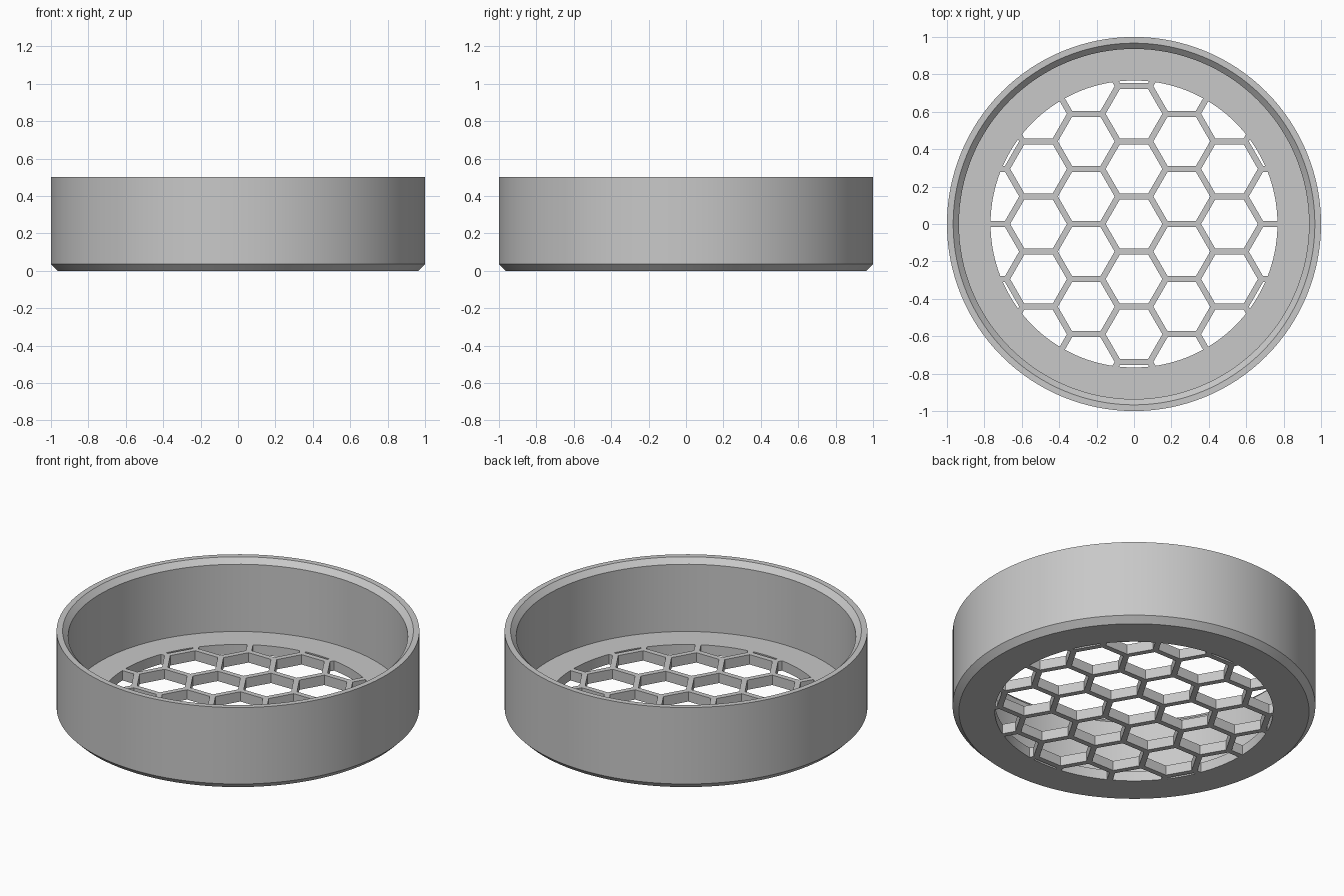
import bpy
import bmesh
from math import cos, sin, pi, sqrt, radians

if "Cube" in bpy.data.objects:
    bpy.data.objects.remove(bpy.data.objects["Cube"])

SEGMENTS = 128
FLOOR = 0.06        # floor thickness
OPENING = 0.767     # radius of the perforated area
PITCH = 0.2947      # distance between neighbouring hexagon centres
BAR = 0.032         # width of the lattice bars

grey = bpy.data.materials.new("grey plastic")
grey.use_nodes = True
colour = (0.58, 0.58, 0.58, 1)
grey.diffuse_color = colour
grey.node_tree.nodes["Principled BSDF"].inputs["Base Color"].default_value = colour


def make_object(name, bm):
    bmesh.ops.recalc_face_normals(bm, faces=bm.faces)
    mesh = bpy.data.meshes.new(name)
    bm.to_mesh(mesh)
    bm.free()
    obj = bpy.data.objects.new(name, mesh)
    bpy.context.collection.objects.link(obj)
    mesh.materials.append(grey)
    return obj


def prism(bm, x, y, radius, sides, bottom, top):
    rings = []
    for z in (bottom, top):
        rings.append([bm.verts.new((x + radius * cos(2 * pi * i / sides),
                                    y + radius * sin(2 * pi * i / sides), z))
                      for i in range(sides)])
    low, high = rings
    bm.faces.new(low[::-1])
    bm.faces.new(high)
    for i in range(sides):
        j = (i + 1) % sides
        bm.faces.new((low[i], low[j], high[j], high[i]))


def apply_boolean(obj, cutter, operation):
    mod = obj.modifiers.new(operation.lower(), "BOOLEAN")
    mod.object = cutter
    mod.operation = operation
    mod.solver = "EXACT"
    bpy.context.view_layer.objects.active = obj
    bpy.ops.object.modifier_apply(modifier=mod.name)
    bpy.data.objects.remove(cutter)


# Cup: one turned profile with chamfered foot and inner lip
profile = [(0.965, 0), (1, 0.035), (1, 0.5), (0.967, 0.5),
           (0.936, 0.469), (0.936, FLOOR)]
bm = bmesh.new()
columns = []
for i in range(SEGMENTS):
    a = 2 * pi * i / SEGMENTS
    columns.append([bm.verts.new((r * cos(a), r * sin(a), z)) for r, z in profile])
for i in range(SEGMENTS):
    a, b = columns[i], columns[(i + 1) % SEGMENTS]
    for k in range(len(profile) - 1):
        bm.faces.new((a[k], b[k], b[k + 1], a[k + 1]))
bm.faces.new([c[0] for c in columns][::-1])
bm.faces.new([c[-1] for c in columns])
cup = make_object("strainer_cup", bm)

# Hexagonal holes, trimmed to the round opening
bm = bmesh.new()
hole_radius = (PITCH - BAR) / sqrt(3)
for col in range(-3, 4):
    for row in range(-4, 5):
        x = col * PITCH * sqrt(3) / 2
        y = (row + (col % 2) / 2) * PITCH
        if x * x + y * y < (OPENING + PITCH / 2) ** 2:
            prism(bm, x, y, hole_radius, 6, -0.1, 0.2)
holes = make_object("hole_cutter", bm)
holes.hide_render = True

bm = bmesh.new()
prism(bm, 0, 0, OPENING, SEGMENTS, -0.05, 0.15)
limit = make_object("opening_limit", bm)
limit.hide_render = True

apply_boolean(holes, limit, "INTERSECT")
apply_boolean(cup, holes, "DIFFERENCE")

# Smooth walls with crisp edges
bpy.ops.object.select_all(action="DESELECT")
cup.select_set(True)
bpy.context.view_layer.objects.active = cup
bpy.ops.object.shade_smooth_by_angle(angle=radians(30))
